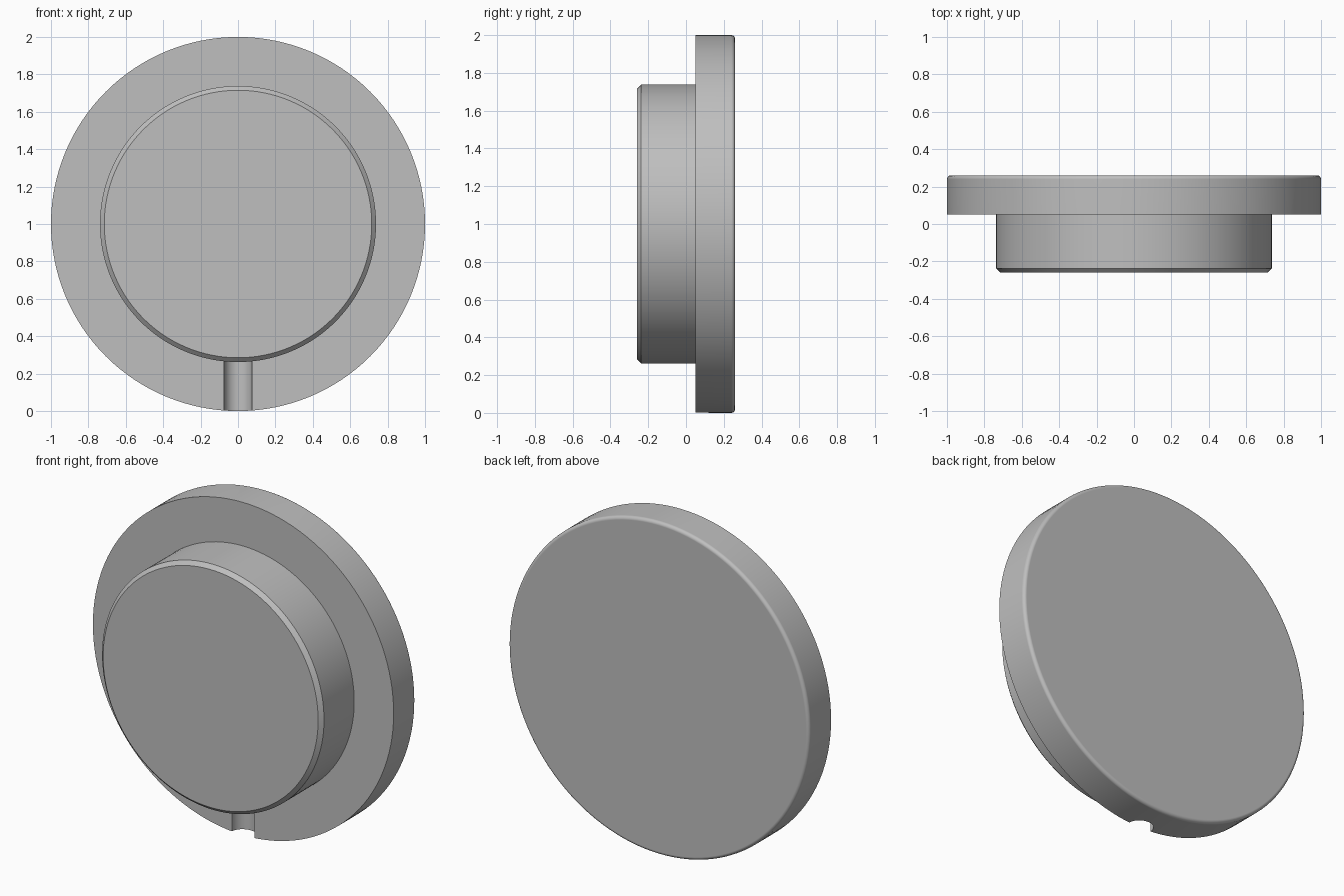
import bpy
import bmesh
from math import cos, sin, pi, radians
from mathutils import Matrix

cube = bpy.data.objects.get("Cube")
if cube:
    bpy.data.objects.remove(cube, do_unlink=True)

grey = bpy.data.materials.new("plain grey")
grey.use_nodes = True
colour = (0.52, 0.52, 0.52, 1)
grey.diffuse_color = colour
grey.node_tree.nodes["Principled BSDF"].inputs["Base Color"].default_value = colour

SEGMENTS = 128
CENTRE_Z = 1.0
FLANGE_FRONT = 0.05
BACK = 0.26


def add_object(name, bm):
    bmesh.ops.recalc_face_normals(bm, faces=bm.faces)
    mesh = bpy.data.meshes.new(name)
    bm.to_mesh(mesh)
    bm.free()
    mesh.materials.append(grey)
    obj = bpy.data.objects.new(name, mesh)
    bpy.context.collection.objects.link(obj)
    return obj


def turned_part(name, profile):
    """Revolve (radius, y) points about the y axis and close both ends."""
    bm = bmesh.new()
    rings = []
    for radius, y in profile:
        angles = [2 * pi * i / SEGMENTS for i in range(SEGMENTS)]
        rings.append([bm.verts.new((radius * sin(a), y, CENTRE_Z + radius * cos(a)))
                      for a in angles])
    for lower, upper in zip(rings, rings[1:]):
        for i in range(SEGMENTS):
            j = (i + 1) % SEGMENTS
            bm.faces.new((lower[i], lower[j], upper[j], upper[i]))
    bm.faces.new(rings[0])
    bm.faces.new(rings[-1])
    return add_object(name, bm)


def activate(obj):
    bpy.ops.object.select_all(action='DESELECT')
    obj.select_set(True)
    bpy.context.view_layer.objects.active = obj


def finish(obj):
    activate(obj)
    bpy.ops.object.shade_smooth_by_angle(angle=radians(30))
    weighted = obj.modifiers.new("flat caps", 'WEIGHTED_NORMAL')
    weighted.keep_sharp = True


# Wide flange with a rounded back edge
fillet = 0.02
steps = 5
rounded = [(1 - fillet + fillet * cos(a), BACK - fillet + fillet * sin(a))
           for a in (pi / 2 * i / steps for i in range(steps + 1))]
flange = turned_part("flange", [(1, FLANGE_FRONT)] + rounded)

# Half-round groove from the rim up to the boss
bm = bmesh.new()
bmesh.ops.create_cone(bm, cap_ends=True, segments=48, radius1=0.075, radius2=0.075,
                      depth=0.4, matrix=Matrix.Translation((0, FLANGE_FRONT, 0.08)))
cutter = add_object("groove_cutter", bm)
cutter.hide_render = True
groove = flange.modifiers.new("groove", 'BOOLEAN')
groove.operation = 'DIFFERENCE'
groove.solver = 'EXACT'
groove.object = cutter
activate(flange)
bpy.ops.object.modifier_apply(modifier="groove")
bpy.data.objects.remove(cutter, do_unlink=True)
finish(flange)

# Front boss with a chamfered edge, seated into the flange
boss = turned_part("boss", [(0.715, -0.26), (0.738, -0.237), (0.738, 0.15)])
finish(boss)
